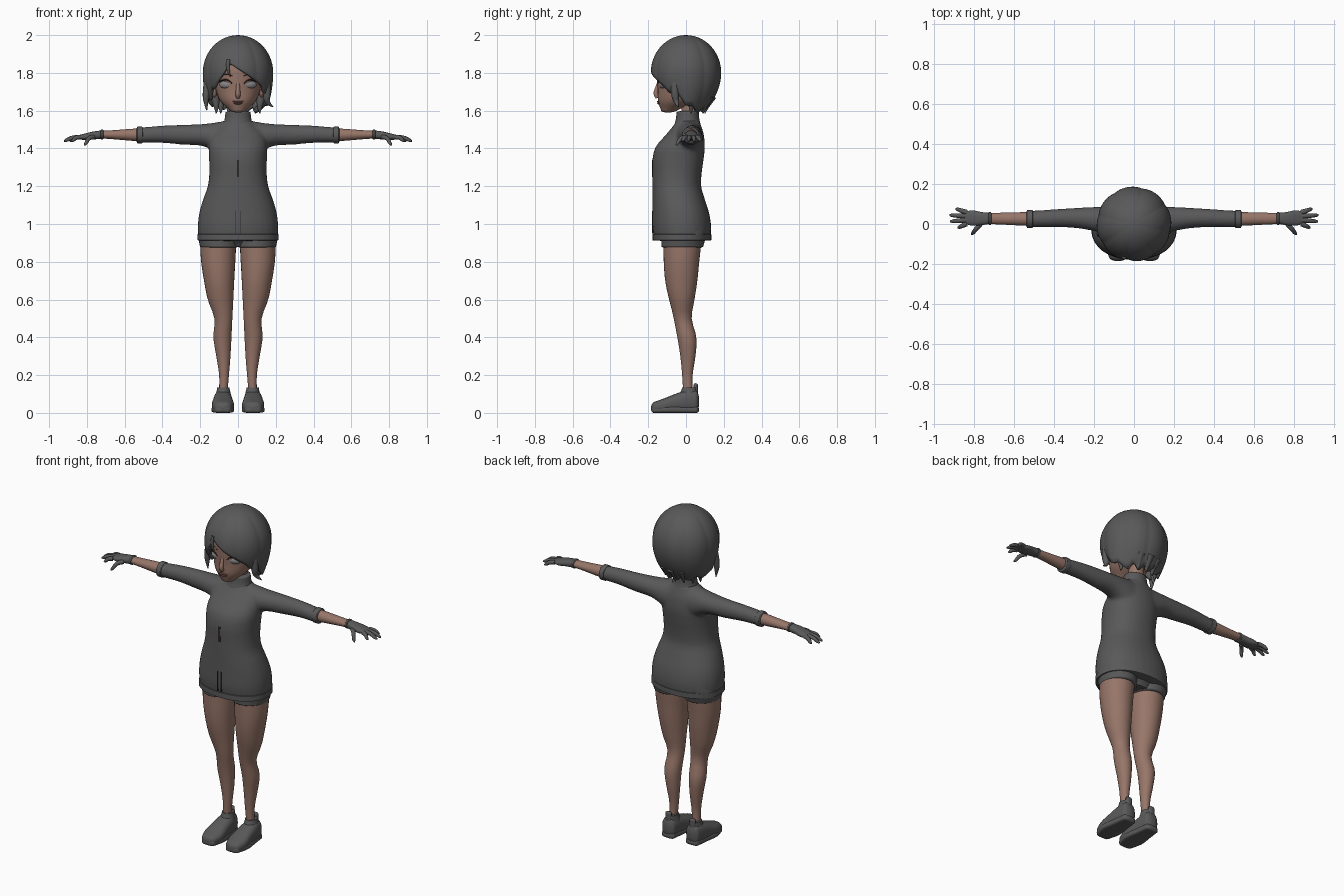
import bpy, bmesh, math
from mathutils import Matrix

default_cube = bpy.data.objects.get("Cube")
if default_cube:
    bpy.data.objects.remove(default_cube, do_unlink=True)


def make_material(name, red, green, blue):
    material = bpy.data.materials.new(name)
    material.use_nodes = True
    colour = (red, green, blue, 1)
    material.diffuse_color = colour
    material.node_tree.nodes["Principled BSDF"].inputs["Base Color"].default_value = colour
    return material


GREY = make_material("charcoal_grey", .1, .1, .1)
SKIN = make_material("warm_skin", .31, .18, .14)
EYE = make_material("pale_grey", .24, .24, .25)
LIP = make_material("muted_lip", .2, .09, .08)
DARK = make_material("dark_lash", .03, .02, .02)
SIDES = {"left": 1, "right": -1}


def link(name, data, material):
    data.materials.append(material)
    obj = bpy.data.objects.new(name, data)
    bpy.context.collection.objects.link(obj)
    return obj


def finish(name, bm, material):
    bmesh.ops.recalc_face_normals(bm, faces=bm.faces)
    mesh = bpy.data.meshes.new(name)
    bm.to_mesh(mesh)
    bm.free()
    mesh.shade_smooth()
    mesh.set_sharp_from_angle(angle=math.radians(50))
    return link(name, mesh, material)


def sample(outline, t):
    """Smooth value of an evenly spaced outline; a plain number is constant."""
    if not isinstance(outline, list):
        return outline
    last = len(outline) - 1
    i = min(int(t * last), last - 1)
    f = t * last - i
    a, b, c, d = (outline[min(max(k, 0), last)] for k in range(i - 1, i + 3))
    return b + f / 2 * (c - a + f * (2 * a - 5 * b + 4 * c - d + f * (3 * (b - c) + d - a)))


def tube(bm, axis, start, end, u_low, u_high, v_low, v_high, power=2, rounding=0, sign=1):
    """Skin superellipse sections between four outlines along an axis."""
    sides, steps = 32, 32
    rings = []
    for step in range(steps + 1):
        t = (1 - math.cos(math.pi * step / steps)) / 2
        along = start + (end - start) * t
        edge = min(along - start, end - along)
        shrink = 1
        if edge < rounding:
            shrink = max(.1, math.sqrt(1 - (1 - edge / rounding) ** 2))
        low_high = [sample(outline, t) for outline in (u_low, u_high, v_low, v_high)]
        ring = []
        for k in range(sides):
            angle = math.tau * k / sides
            point = []
            for wave, low, high in ((math.cos(angle), *low_high[:2]), (math.sin(angle), *low_high[2:])):
                reach = math.copysign(abs(wave) ** (2 / power), wave) * shrink
                point.append((low + high + (high - low) * reach) / 2)
            u, v = point
            x, y, z = {"x": (along, u, v), "y": (u, along, v), "z": (u, v, along)}[axis]
            ring.append(bm.verts.new((sign * x, y, z)))
        rings.append(ring)
    for lower, upper in zip(rings, rings[1:]):
        for k in range(sides):
            n = (k + 1) % sides
            bm.faces.new((lower[k], lower[n], upper[n], upper[k]))
    bm.faces.new(rings[0])
    bm.faces.new(rings[-1])


def upright(name, material, start, end, half, front, back, power=2, rounding=0):
    """A vertical part that is symmetric across the body."""
    mirrored = [-w for w in half] if isinstance(half, list) else -half
    bm = bmesh.new()
    tube(bm, "z", start, end, mirrored, half, front, back, power, rounding)
    return finish(name, bm, material)


def pair(name, material, *outlines, **options):
    for label, sign in SIDES.items():
        bm = bmesh.new()
        tube(bm, *outlines, sign=sign, **options)
        finish(label + "_" + name, bm, material)


def strands(name, material, paths):
    """Tapered tubes; every path point is x, y, z, radius."""
    curve = bpy.data.curves.new(name, 'CURVE')
    curve.dimensions, curve.bevel_depth, curve.bevel_resolution = '3D', 1, 3
    curve.use_fill_caps = True
    for path in paths:
        spline = curve.splines.new('NURBS')
        spline.points.add(len(path) - 1)
        for point, (x, y, z, radius) in zip(spline.points, path):
            point.co, point.radius = (x, y, z, 1), radius
        spline.order_u, spline.use_endpoint_u, spline.resolution_u = 3, True, 6
    link(name, curve, material)


def ellipsoid(name, material, centre, radii, turn=0):
    bm = bmesh.new()
    matrix = Matrix.Translation(centre) @ Matrix.Rotation(turn, 4, 'Z') @ Matrix.Diagonal((*radii, 1))
    bmesh.ops.create_uvsphere(bm, u_segments=24, v_segments=16, radius=1, matrix=matrix)
    finish(name, bm, material)


# Legs and shorts
pair("leg", SKIN, "z", .1, .9, [.055, .04, .03, .02, .01],
     [.1, .1, .115, .13, .125, .16, .18, .195, .2],
     [-.015, -.03, -.065, -.11, -.12],
     [.035, .035, .05, .055, .03, .045, .06, .07, .08])
pair("shorts_leg", GREY, "z", .87, 1, 0, [.2, .21, .2], -.13, [.09, .105, .11], rounding=.01)
upright("shorts_seat", GREY, .88, 1, [.1, .17, .19], [-.07, -.12, -.13], [.07, .1, .11])

# Shoes
pair("shoe", GREY, "y", -.185, .07, [.04, .022, .026, .032, .04], [.12, .138, .134, .128, .12],
     0, [.055, .075, .1, .12, .12], power=2.5, rounding=.02)
pair("shoe_sole", GREY, "y", -.185, .07, [.04, .02, .03, .04], [.12, .14, .13, .12],
     0, .035, power=4, rounding=.015)
pair("shoe_collar", GREY, "z", .08, .135, [.035, .045], [.12, .11], [-.04, -.02], .06)
pair("heel_tab", GREY, "z", .1, .157, .06, .1, .04, .063, rounding=.01)

# Jumper: torso and sleeves fused into one skin
jumper = upright("jumper", GREY, .92, 1.55,
                 [.21, .213, .205, .185, .16, .152, .153, .155, .137, .07],
                 [-.17] + 6 * [-.178] + [-.16, -.1, -.05],
                 [.13, .133, .122, .1, .08, .083, .093, .1, .093, .072], power=2.2)
bm = bmesh.new()
bm.from_mesh(jumper.data)
for sign in SIDES.values():
    tube(bm, "x", .06, .53, [-.06, -.02, -.016], [.09, .08, .066],
         [1.35, 1.41, 1.42, 1.43, 1.43], [1.545, 1.53, 1.525, 1.52, 1.51], sign=sign)
bmesh.ops.recalc_face_normals(bm, faces=bm.faces)
bm.to_mesh(jumper.data)
bm.free()
fuse = jumper.modifiers.new("Fuse", 'REMESH')
fuse.mode, fuse.voxel_size, fuse.use_smooth_shade = 'VOXEL', .009, True
relax = jumper.modifiers.new("Relax", 'SMOOTH')
relax.factor, relax.iterations = .5, 8

upright("jumper_hem", GREY, .91, .95, .214, -.178, .134, power=2.2, rounding=.004)
upright("collar", GREY, 1.52, 1.6, [.078, .07, .066], [-.062, -.053, -.05], [.078, .07, .068], rounding=.01)
pair("sleeve_cuff", GREY, "x", .5, .54, -.02, .07, 1.427, 1.515, rounding=.008)


# Zip details down the front
def front_plate(name, x, low, high, width):
    bm = bmesh.new()
    bmesh.ops.create_cube(bm, size=1, matrix=Matrix.Translation((x, -.176, (low + high) / 2))
                          @ Matrix.Diagonal((width, .008, high - low, 1)))
    finish(name, bm, DARK)


front_plate("zip_pull", 0, 1.25, 1.34, .012)
for label, sign in SIDES.items():
    front_plate(label + "_zip_edge", sign * .012, .95, 1.07, .004)

# Forearms and gloved hands
pair("forearm", SKIN, "x", .5, .73, [-.01, 0], [.06, .055], [1.437, 1.453], [1.507, 1.493])
pair("glove", GREY, "x", .72, .85, [0, -.006, -.008, 0], [.056, .06, .068, .062],
     [1.45, 1.448, 1.445, 1.448], [1.495, 1.49, 1.48, 1.47], power=2.4, rounding=.01)
pair("glove_cuff", GREY, "x", .71, .73, -.004, .06, 1.447, 1.5, rounding=.006)


def finger(sign, root_x, root_y, tip_x, tip_y, tip_z):
    return [(sign * root_x, root_y, 1.46, .013),
            (sign * (root_x + tip_x) / 2, (root_y + tip_y) / 2, 1.46, .0115),
            (sign * (tip_x - .008), tip_y, tip_z, .009), (sign * tip_x, tip_y, tip_z, .004)]


for label, sign in SIDES.items():
    fingers = [finger(sign, .835, .058 - .019 * k, .925 - .017 * (k - 1.4) ** 2, .075 - .031 * k, 1.44)
               for k in range(4)]
    fingers.append(finger(sign, .765, 0, .815, -.05, 1.42))
    strands(label + "_fingers", GREY, fingers)

# Neck, head and face
upright("neck", SKIN, 1.5, 1.68, [.05, .042, .045], -.025, .06)
upright("head", SKIN, 1.59, 1.95, [.035, .093, .118, .126, .125, .11, .06],
        [-.13, -.148, -.15, -.155, -.155, -.13, -.05], [-.06, .05, .1, .13, .14, .12, .05], rounding=.01)
strands("nose", SKIN, [[(0, -.142, 1.755, .009), (0, -.154, 1.72, .01),
                        (0, -.163, 1.685, .014), (0, -.15, 1.67, .011)]])
ellipsoid("lower_lip", LIP, (0, -.142, 1.639), (.024, .011, .006))
ellipsoid("upper_lip", LIP, (0, -.143, 1.648), (.03, .011, .005))
for label, sign in SIDES.items():
    ellipsoid(label + "_eye", EYE, (sign * .064, -.121, 1.738), (.037, .018, .021), sign * .42)
    ellipsoid(label + "_ear", SKIN, (sign * .124, .01, 1.71), (.014, .025, .04))
    strands(label + "_lash", DARK, [[(sign * .028, -.147, 1.74, .002), (sign * .05, -.145, 1.764, .004),
                                     (sign * .08, -.136, 1.764, .005), (sign * .108, -.108, 1.748, .002)]])
    strands(label + "_brow", DARK, [[(sign * .03, -.149, 1.783, .003), (sign * .06, -.141, 1.8, .005),
                                     (sign * .1, -.105, 1.788, .002)]])


# Hair shell: a dome whose hem drops away on both sides of the parting
def hem_height(degrees):
    away = degrees + 14
    lift = 1 - away / 125 if away > 0 else math.exp(away / 45)
    jagged = .012 * math.sin(math.radians(degrees) * 11) if abs(degrees) > 50 else 0
    return 1.6 + .25 * max(0, lift) + jagged


def hair_radius(z, angle):
    facing = math.cos(angle)
    if z > 1.8:
        radius = .187 * math.sqrt(max(0, 1 - ((z - 1.8) / .2) ** 2))
    else:
        radius = .187 - (.9 + max(2.1 * facing, -1.2 * facing)) * (1.8 - z) ** 2
    clump = abs(math.sin(4 * angle + .9)) ** .6 - 1
    return radius * (1 + .035 * clump)


bm = bmesh.new()
columns, steps = 120, 22
crown = bm.verts.new((0, 0, 2))
grid = []
for i in range(columns):
    degrees = 360 * i / columns - 180
    angle = math.radians(degrees)
    column = []
    for j in range(1, steps + 1):
        z = 2 - (2 - hem_height(degrees)) * (j / steps) ** 1.7
        radius = hair_radius(z, angle)
        column.append(bm.verts.new((radius * math.sin(angle), -radius * math.cos(angle), z)))
    grid.append(column)
for column, following in zip(grid, grid[1:] + grid[:1]):
    bm.faces.new((crown, column[0], following[0]))
    for j in range(steps - 1):
        bm.faces.new((column[j], column[j + 1], following[j + 1], following[j]))
shell = finish("hair", bm, GREY).modifiers.new("Thickness", 'SOLIDIFY')
shell.thickness, shell.offset = .018, -1

# Loose locks at the sides, fringe and nape
locks = [[(-.16, -.04, 1.76, .02), (-.17, -.05, 1.69, .02), (-.17, -.05, 1.64, .012), (-.165, -.05, 1.6, .002)],
         [(.15, -.06, 1.76, .02), (.155, -.06, 1.69, .022), (.15, -.05, 1.64, .014), (.187, -.04, 1.62, .002)],
         [(-.05, -.165, 1.87, .01), (-.06, -.172, 1.82, .012), (-.04, -.168, 1.78, .002)]]
for k in range(7):
    angle = math.radians(25 * (k - 3))
    x, y = math.sin(angle), math.cos(angle)
    locks.append([(.13 * x, .14 * y, 1.68, .025), (.115 * x, .105 * y, 1.63, .02), (.12 * x, .1 * y, 1.585, .002)])
strands("hair_locks", GREY, locks)
